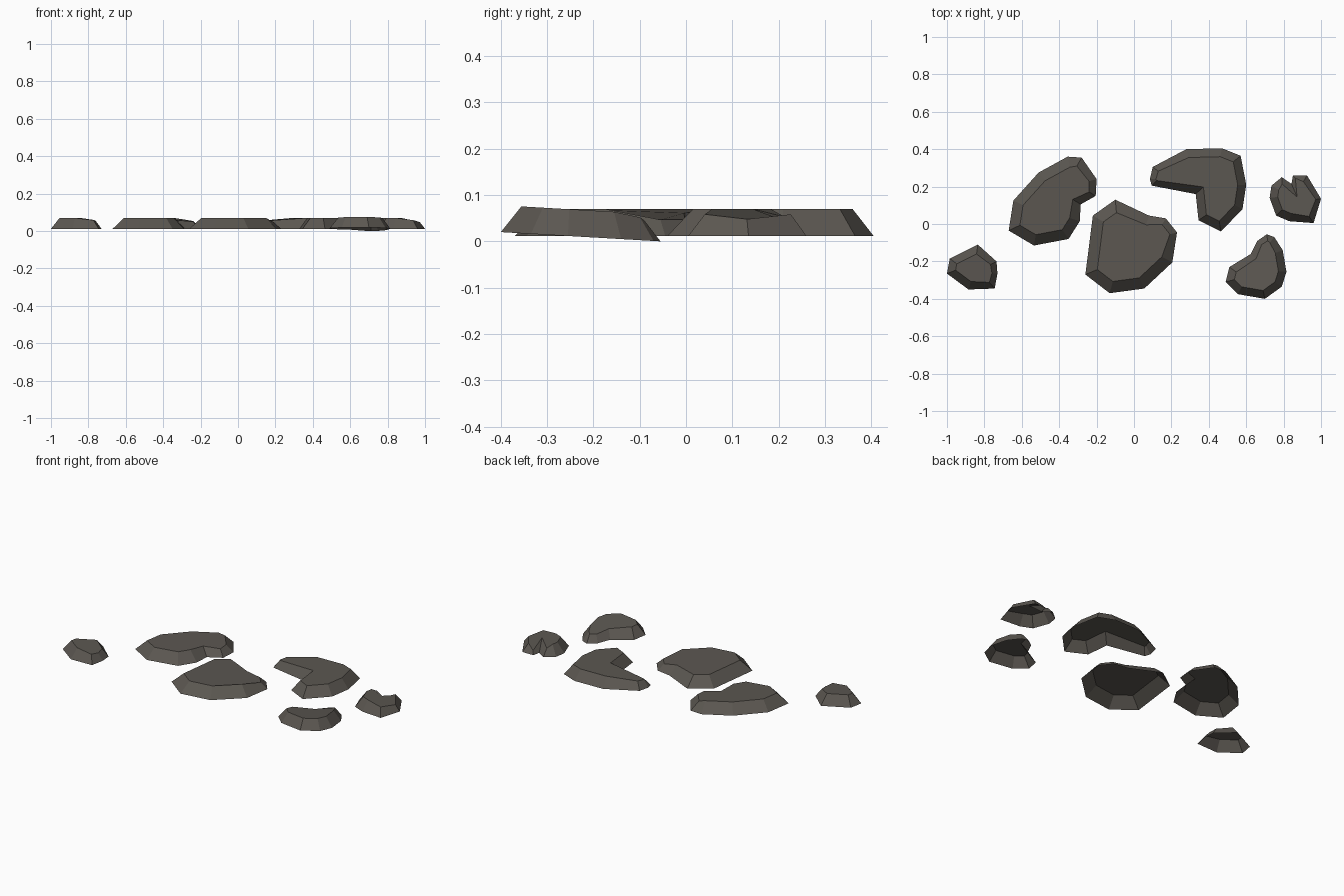
import bpy, bmesh
from mathutils import Vector

if "Cube" in bpy.data.objects:
    bpy.data.objects.remove(bpy.data.objects["Cube"])

rock = bpy.data.materials.new("dark_stone")
rock.diffuse_color = (0.105, 0.095, 0.082, 1)
rock.use_nodes = True
rock.node_tree.nodes["Principled BSDF"].inputs["Base Color"].default_value = rock.diffuse_color

BASE, RISE = 0.012, 0.058


def stone(name, outline, inset=0.05, low={}, tilt=None):
    """Open-bottomed flat stone: outline at the ground, mitred inset rim on top.
    low = {point index: share of full height and inset} for worn-down corners."""
    pts = [Vector(p) for p in outline]
    n = len(pts)
    # make the outline run anticlockwise, so that inward is on the left
    area = sum(pts[i].cross(pts[(i + 1) % n]) for i in range(n))
    sign = 1 if area > 0 else -1
    bm = bmesh.new()
    bottom, top = [], []
    for i, p in enumerate(pts):
        a = (p - pts[i - 1]).normalized()
        b = (pts[(i + 1) % n] - p).normalized()
        na, nb = Vector((-a.y, a.x)) * sign, Vector((-b.y, b.x)) * sign
        mitre = (na + nb) / max(0.4, 1 + na.dot(nb))
        h = low.get(i, 1)
        q = p + mitre * inset * h
        floor = tilt if tilt else (lambda y: BASE)
        bottom.append(bm.verts.new((p.x, p.y, floor(p.y))))
        top.append(bm.verts.new((q.x, q.y, floor(q.y) + RISE * h)))
    for i in range(n):
        j = (i + 1) % n
        wall = [bottom[i], bottom[j], top[j], top[i]]
        bm.faces.new(wall if sign > 0 else wall[::-1])
    bm.faces.new(top if sign > 0 else top[::-1])
    me = bpy.data.meshes.new(name)
    bm.to_mesh(me)
    bm.free()
    me.materials.append(rock)
    bpy.context.collection.objects.link(bpy.data.objects.new(name, me))


# large stones
stone("centre_stone", [(-.10, .13), (.08, .045), (.17, .03), (.23, -.045), (.205, -.205),
                       (.055, -.345), (-.13, -.37), (-.26, -.27), (-.22, .045)],
      inset=0.06, low={1: .85, 2: .6, 3: .6})
stone("left_stone", [(-.355, .36), (-.28, .355), (-.2, .24), (-.205, .15), (-.285, .105),
                     (-.29, .015), (-.35, -.08), (-.535, -.115), (-.67, -.035),
                     (-.645, .125), (-.51, .275)],
      inset=0.055, low={1: .85, 2: .72, 3: .65, 4: .8})
stone("right_stone", [(.28, .4), (.1, .305), (.085, .24), (.095, .205), (.33, .16),
                      (.345, .02), (.465, -.04), (.58, .08), (.6, .21), (.57, .365),
                      (.47, .405)],
      inset=0.045, low={1: .75, 2: .7, 3: .7})

# small stones
stone("far_left_stone", [(-.835, -.11), (-.735, -.2), (-.73, -.265), (-.745, -.345),
                         (-.885, -.35), (-1, -.265), (-.985, -.185)],
      inset=0.042, low={1: .8, 2: .7, 3: .8})
stone("tilted_stone", [(.71, -.055), (.75, -.07), (.795, -.14), (.815, -.255), (.79, -.335),
                       (.7, -.4), (.555, -.375), (.49, -.31), (.51, -.23), (.625, -.16),
                       (.66, -.09)],
      inset=0.042, low={0: .75, 1: .85, 9: .85, 10: .7},
      tilt=lambda y: max(0, -y - .055) * .058)
stone("cracked_stone", [(.925, .26), (.85, .26), (.842, .215), (.79, .25), (.735, .205),
                        (.725, .14), (.76, .045), (.83, .015), (.96, .005), (1, .135)],
      inset=0.042, low={0: .8, 1: .35, 3: .7, 8: .8, 9: .62})
